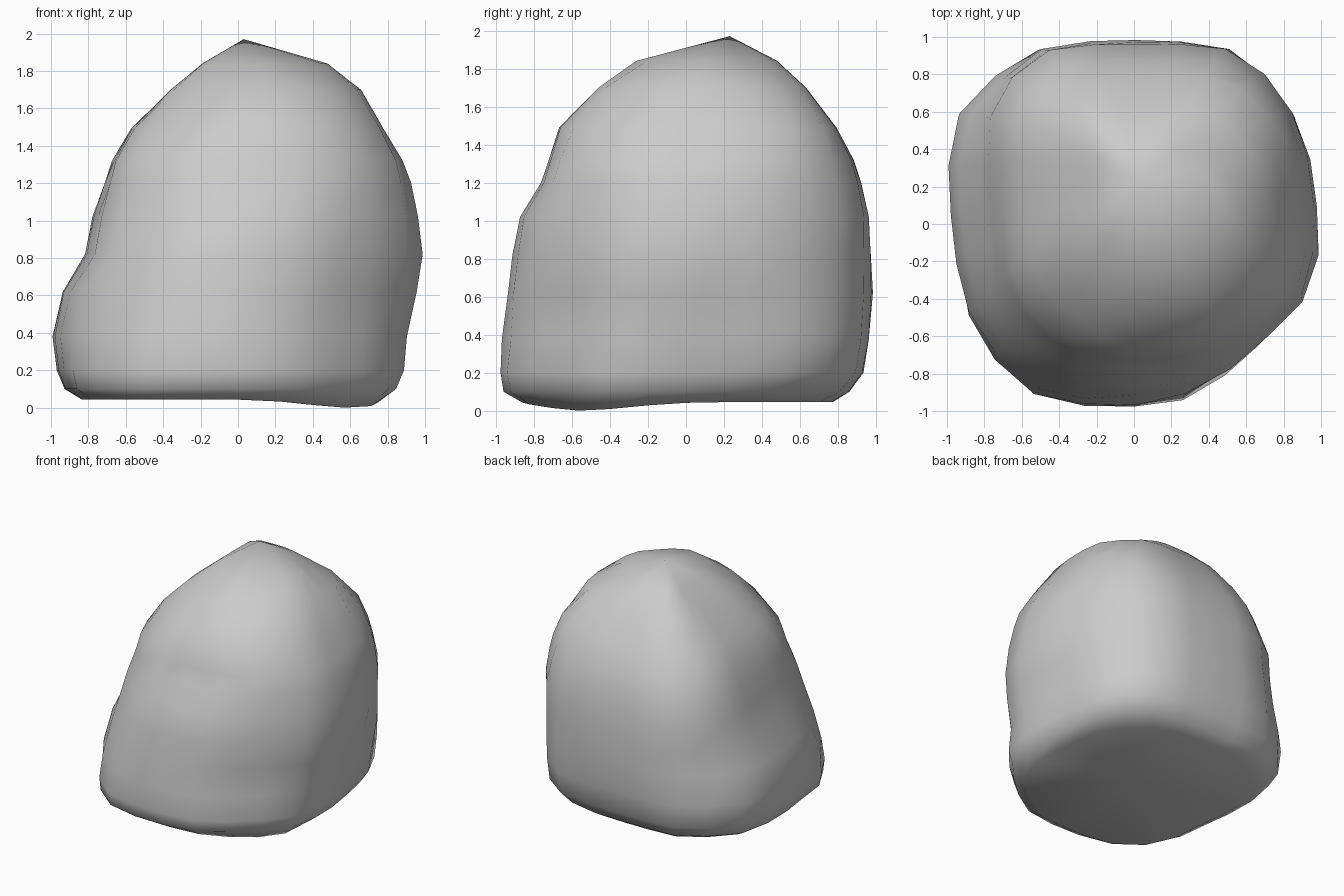
import bpy, bmesh, math, random

if "Cube" in bpy.data.objects:
    bpy.data.objects.remove(bpy.data.objects["Cube"])

random.seed(4)
SIDES = 24
PEAK = (0.03, 0.23, 1.97)

# Height, then reach from the axis toward E, NE, N, NW, W, SW, S, SE
LAYERS = [
    (0.045, .74, .80, .77, .90, .83, .96, .86, .80),
    (0.10, .84, .92, .86, 1.00, .92, 1.03, .96, .90),
    (0.20, .88, 1.03, .93, 1.08, .96, 1.04, .98, .93),
    (0.38, .90, 1.05, .96, 1.09, .98, 1.01, .97, .90),
    (0.62, .95, 1.06, .98, 1.05, .93, .95, .94, .92),
    (0.82, .98, 1.06, .97, 1.03, .81, .89, .91, .93),
    (1.02, .96, 1.06, .96, 1.02, .77, .82, .87, .91),
    (1.20, .92, 1.03, .92, .96, .71, .75, .76, .88),
    (1.32, .88, 1.00, .88, .91, .67, .72, .72, .85),
    (1.49, .78, .93, .79, .79, .57, .58, .67, .76),
    (1.70, .66, .73, .63, .63, .36, .38, .46, .59),
    (1.84, .48, .46, .48, .45, .19, .16, .27, .34),
]
# Swell or dip of the outline between those directions (ENE, NNE, NNW, ...)
BETWEEN = [-.035, 0, 0, .015, -.035, .0, -.015, .015]


def ring_points(z, reach):
    """Rounded octagon bounded by eight side planes, around a leaning axis."""
    cx, cy = PEAK[0] * z / PEAK[2], PEAK[1] * z / PEAK[2]
    dirs = [(math.cos(i * math.pi / 4), math.sin(i * math.pi / 4)) for i in range(8)]
    local = [r - cx * d[0] - cy * d[1] for r, d in zip(reach, dirs)]
    fade = min(1, max(0, (1.7 - z) / .8))
    pts = []
    for k in range(SIDES):
        a = 2 * math.pi * k / SIDES
        c, s = math.cos(a), math.sin(a)
        total = sum(max(0, (c * d[0] + s * d[1]) / h) ** 16 for d, h in zip(dirs, local))
        eighth = a / (math.pi / 4) + 1e-6
        swell = BETWEEN[int(eighth) % 8] * math.sin(math.pi * (eighth % 1)) * fade
        r = total ** (-1 / 16) * (1 + swell + random.uniform(-.004, .004))
        pts.append((cx + r * c, cy + r * s, z, a))
    return pts


bm = bmesh.new()
rings = []
for n, (z, *reach) in enumerate(LAYERS):
    ring = []
    for x, y, zz, a in ring_points(z, reach):
        if n == 0:  # low foot at the front right corner
            zz -= .045 * max(0, math.cos(a + math.radians(43))) ** 8
        ring.append(bm.verts.new((x, y, zz)))
    rings.append(ring)

# Sides of the boulder
for low, high in zip(rings, rings[1:]):
    for k in range(SIDES):
        j = (k + 1) % SIDES
        bm.faces.new((low[k], low[j], high[j], high[k]))

# Underside and peak
base, peak = bm.verts.new((0, 0, .06)), bm.verts.new(PEAK)
for k in range(SIDES):
    j = (k + 1) % SIDES
    bm.faces.new((base, rings[0][j], rings[0][k]))
    bm.faces.new((peak, rings[-1][k], rings[-1][j]))
bmesh.ops.recalc_face_normals(bm, faces=bm.faces)
for f in bm.faces:
    f.smooth = True

mesh = bpy.data.meshes.new("boulder")
bm.to_mesh(mesh)
bm.free()
bpy.context.collection.objects.link(bpy.data.objects.new("boulder", mesh))
